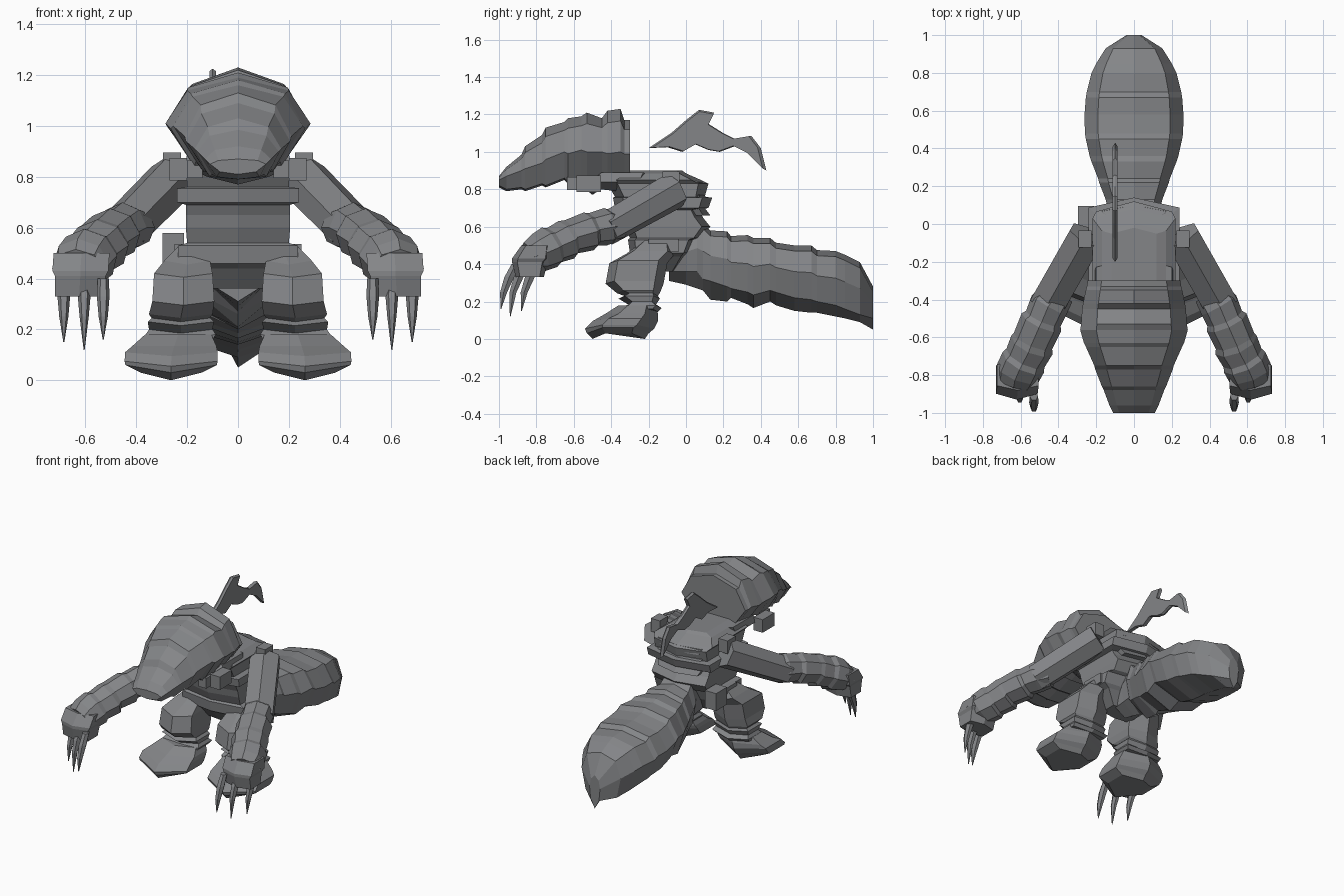
import bpy, bmesh, math
from mathutils import Vector

hide = bpy.data.materials.new("slate grey")
hide.diffuse_color = (0.23, 0.235, 0.245, 1)


def finish(name, bm, mirror=False):
    bmesh.ops.recalc_face_normals(bm, faces=bm.faces)
    me = bpy.data.meshes.new(name)
    bm.to_mesh(me)
    bm.free()
    me.materials.append(hide)
    ob = bpy.data.objects.new(name, me)
    bpy.context.collection.objects.link(ob)
    if mirror:
        ob.modifiers.new("mirror", 'MIRROR')
    return ob


def loft(name, rings, mirror=False):
    """Skin a list of equal-length point rings and cap both ends."""
    bm = bmesh.new()
    vs = [[bm.verts.new(p) for p in r] for r in rings]
    n = len(vs[0])
    for a, b in zip(vs, vs[1:]):
        for i in range(n):
            j = (i + 1) % n
            bm.faces.new((a[i], a[j], b[j], b[i]))
    bm.faces.new(vs[0])
    bm.faces.new(vs[-1])
    return finish(name, bm, mirror)


def shell_ring(y, w, zt, zs, zm, zl, zb, top=0.7, low=0.65):
    """Eight-sided section across x: ridge, shoulder, side, lower edge, keel."""
    half = [(top * w, zs), (w, zm), (low * w, zl)]
    pts = [(0, zt)] + half + [(0, zb)] + [(-x, z) for x, z in reversed(half)]
    return [(x, y, z) for x, z in pts]


def plate_ring(z, x, w, y0, y1, tip=0.0, side=0.7):
    """Level six-sided section: front and back points plus four side corners."""
    d, c = (y1 - y0) / 2, (y0 + y1) / 2
    return [(x, y0, z - tip), (x + w, c - d * side, z), (x + w, c + d * side, z),
            (x, y1, z - tip), (x - w, c + d * side, z), (x - w, c - d * side, z)]


def limb(name, stations, n=6, turn=0.0):
    """Faceted tube through (centre, side radius, upright radius) stations."""
    pts = [Vector(s[0]) for s in stations]
    rings = []
    for i, (p, (_, rs, ru)) in enumerate(zip(pts, stations)):
        t = (pts[min(i + 1, len(pts) - 1)] - pts[max(i - 1, 0)]).normalized()
        s = t.cross(Vector((0, 0, 1))).normalized()
        u = s.cross(t)
        rings.append([p + s * rs * math.cos(a) + u * ru * math.sin(a)
                      for a in (turn + k * math.tau / n for k in range(n))])
    return loft(name, rings, True)


def block(name, c, size, mirror=False):
    bm = bmesh.new()
    bmesh.ops.create_cube(bm, size=1)
    for v in bm.verts:
        v.co = Vector(c) + Vector(a * b for a, b in zip(v.co, size))
    return finish(name, bm, mirror)


# Head: y, half width, ridge, widest height, underside
head = [(-1.0, .11, .87, .85, .82), (-.96, .13, .92, .87, .80), (-.88, .16, .985, .90, .81),
        (-.86, .17, 1.03, .91, .80), (-.77, .205, 1.09, .94, .83), (-.75, .21, 1.13, .96, .82),
        (-.65, .255, 1.16, 1.0, .86), (-.63, .265, 1.18, .99, .84), (-.56, .285, 1.19, 1.01, .87),
        (-.53, .28, 1.21, 1.0, .86), (-.45, .275, 1.18, 1.0, .88), (-.42, .27, 1.22, .99, .86),
        (-.35, .255, 1.23, 1.0, .87), (-.33, .25, 1.17, .99, .88), (-.3, .245, 1.17, .99, .87)]
loft("head", [shell_ring(y, w, t, t - (t - m) * .28, m, b, b - .01)
              for y, w, t, m, b in head])

# Tail: y, half width, ridge, lower side edge, keel
tail = [(-.09, .10, .48, .36, .31), (0, .11, .57, .36, .29), (.06, .12, .61, .36, .27),
        (.09, .14, .62, .32, .26), (.13, .15, .58, .31, .21), (.22, .185, .575, .28, .2),
        (.24, .19, .55, .27, .22), (.33, .225, .555, .25, .185), (.36, .235, .54, .235, .165),
        (.45, .255, .54, .26, .20), (.48, .26, .515, .25, .18), (.58, .262, .50, .22, .15),
        (.67, .255, .50, .21, .14), (.7, .25, .475, .2, .14), (.8, .225, .47, .18, .12),
        (.85, .2, .45, .16, .11), (.93, .15, .41, .13, .09), (1.0, .04, .28, .11, .05)]
loft("tail", [shell_ring(y, w, t, t - .03, t - (t - l) * .5, l, k, .73, .8)
              for y, w, t, l, k in tail])

# Torso: height, half width, front, back
torso = [(.36, .11, -.2, -.06), (.44, .19, -.27, 0), (.46, .235, -.3, .02), (.53, .235, -.31, .05),
         (.54, .2, -.3, .08), (.60, .205, -.33, .13), (.65, .205, -.34, .09), (.69, .205, -.36, .07),
         (.70, .24, -.38, .12), (.755, .24, -.39, .14), (.76, .2, -.38, .10),
         (.83, .2, -.42, .12), (.85, .22, -.42, .08), (.885, .17, -.36, .0), (.9, .12, -.33, -.02)]
loft("torso", [plate_ring(z, 0, w, a, b, side=.8) for z, w, a, b in torso])

# Collar under the chin
loft("collar", [plate_ring(z, 0, w, a, b, .03) for z, w, a, b in
                [(.80, .12, -.5, -.2), (.84, .21, -.55, -.2), (.89, .2, -.5, -.18)]])

# Overlapping back plates
for k in range(3):
    z = .66 + k * .07
    loft("back_plate_%d" % (k + 1),
         [plate_ring(z + h, 0, w, -.12, y) for h, w, y in
          [(0, .15, .13 - k * .01), (.04, .17, .10), (.06, .12, .05)]])

# Jaw blocks beside the chin and loose hip block
block("jaw_block", (.235, -.52, .83), (.07, .13, .09), True)
block("jaw_tooth", (.17, -.6, .83), (.06, .07, .07), True)
block("hip_block", (-.255, .035, .52), (.085, .12, .12))
block("shoulder_peg", (.26, -.08, .85), (.07, .09, .09), True)
block("side_pouch", (.22, -.12, .5), (.06, .16, .07), True)

# Arms
limb("upper_arm", [((.25, -.06, .795), .105, .10), ((.46, -.43, .585), .105, .09)],
     turn=math.pi / 6)
limb("forearm", [((.40, -.36, .60), .09, .075), ((.45, -.43, .60), .105, .10),
                 ((.48, -.5, .585), .10, .09), ((.49, -.52, .575), .115, .105),
                 ((.535, -.62, .545), .11, .095), ((.54, -.64, .53), .12, .11),
                 ((.575, -.71, .50), .112, .10), ((.585, -.73, .49), .122, .115),
                 ((.615, -.79, .46), .12, .105), ((.63, -.84, .44), .105, .08)], 8)

# Hand and three curved claws
loft("hand", [plate_ring(z, x, w, a, b) for z, x, w, a, b in
              [(.50, .615, .11, -.88, -.72), (.43, .62, .11, -.93, -.72),
               (.41, .62, .1, -.93, -.74), (.33, .625, .095, -.91, -.76)]], True)
for k, (x, y, tip) in enumerate([(.53, -.91, .16), (.605, -.86, .12), (.685, -.80, .15)]):
    path = [(.40, 0, .022), (.33, -.035, .025), (.25, -.065, .018), (tip, -.08, .002)]
    loft("claw_%d" % (k + 1), [[(x + r * math.cos(a), y + dy + 1.2 * r * math.sin(a), z)
                                for a in (i * math.tau / 6 for i in range(6))]
                               for z, dy, r in path], True)

# Legs: height, centre x, half width, front, back
leg = [(.53, .18, .05, -.24, -.08), (.47, .20, .09, -.32, -.06), (.42, .215, .115, -.41, -.1),
       (.31, .215, .122, -.43, -.12), (.26, .225, .125, -.37, -.14), (.245, .225, .115, -.33, -.15),
       (.23, .225, .13, -.36, -.14), (.20, .225, .125, -.31, -.16), (.18, .225, .138, -.34, -.13),
       (.16, .23, .13, -.34, -.15)]
loft("leg", [plate_ring(z, x, w, a, b, .015) for z, x, w, a, b in leg], True)
foot = [(.18, .235, .13, -.36, -.16, 0), (.135, .25, .165, -.43, -.15, 0),
        (.11, .262, .182, -.50, -.15, .015), (.075, .263, .183, -.54, -.17, .02),
        (.06, .263, .18, -.53, -.2, .03), (.03, .263, .12, -.5, -.22, .03)]
loft("foot", [plate_ring(z, x, w, a, b, t, .5) for z, x, w, a, b, t in foot], True)

# Floating wispy fin with thin bevelled edge
outline = [(-.2, 1.02), (-.08, 1.1), (0, 1.17), (.07, 1.225), (.15, 1.21), (.12, 1.15),
           (.2, 1.1), (.26, 1.07), (.35, 1.085), (.4, 1.02), (.43, .9), (.34, .99),
           (.26, 1.03), (.18, 1.0), (.12, 1.01), (.05, 1.04), (-.02, 1.0), (-.1, 1.025)]
loft("fin", [[(x, .11 + (y - .11) * s, 1.07 + (z - 1.07) * s) for y, z in outline]
             for x, s in [(-.113, .94), (-.1, 1), (-.087, .94)]])
